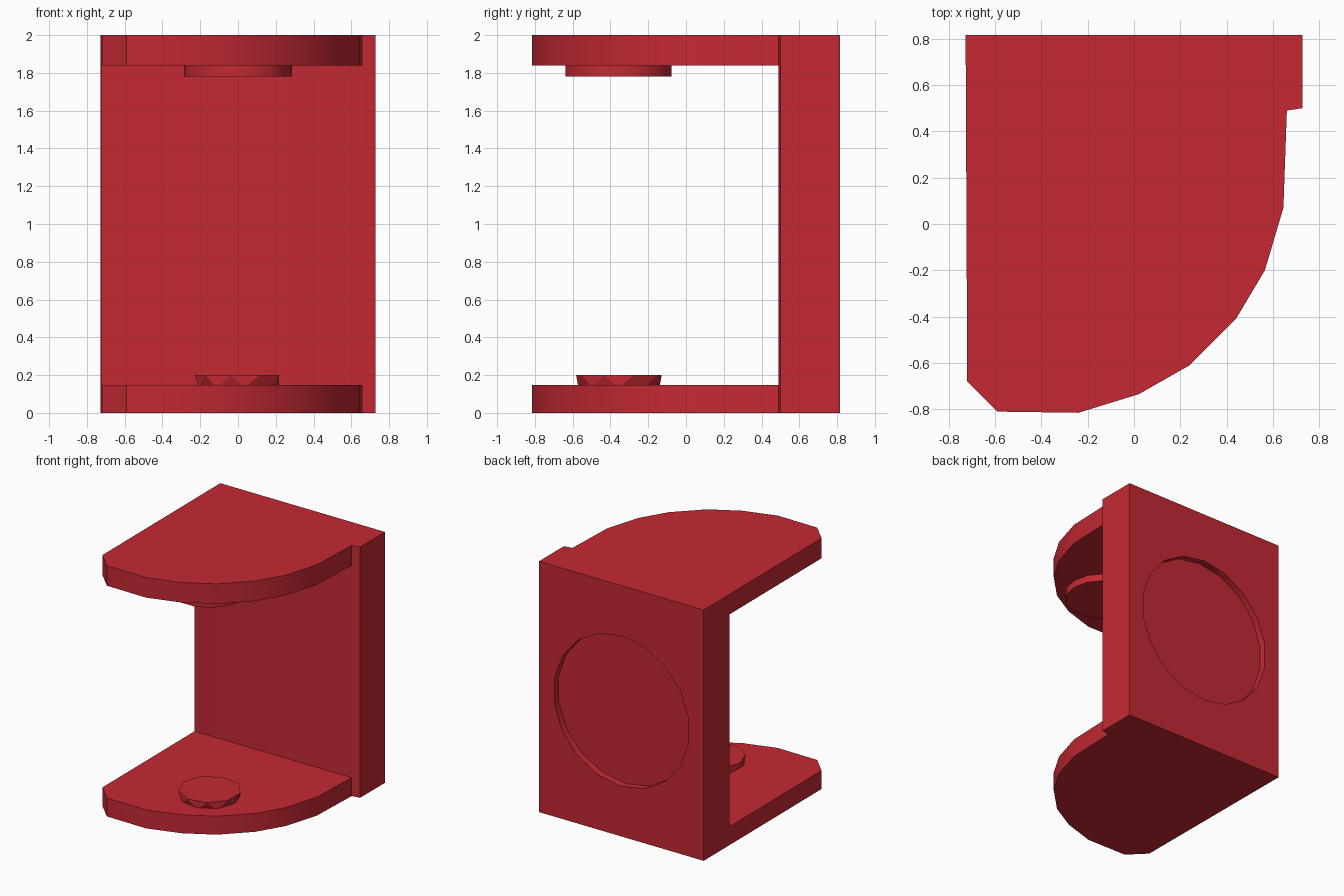
import bpy, bmesh
from math import sin, cos, tau
from mathutils import Vector

if "Cube" in bpy.data.objects:
    bpy.data.objects.remove(bpy.data.objects["Cube"])

red = bpy.data.materials.new("red")
red.diffuse_color = (0.56, 0.022, 0.034, 1)
red.use_nodes = True
red.node_tree.nodes["Principled BSDF"].inputs["Base Color"].default_value = red.diffuse_color


def hull_part(name, points):
    """Convex solid wrapped around a set of points."""
    bm = bmesh.new()
    for p in points:
        bm.verts.new(p)
    bmesh.ops.convex_hull(bm, input=bm.verts[:])
    bmesh.ops.dissolve_limit(bm, angle_limit=0.005, verts=bm.verts[:], edges=bm.edges[:])
    return finish(name, bm)


def prism(name, outline, z0, z1):
    """Outline extruded along z."""
    bm = bmesh.new()
    face = bm.faces.new([bm.verts.new((x, y, z0)) for x, y in outline])
    ext = bmesh.ops.extrude_face_region(bm, geom=[face])
    bmesh.ops.translate(bm, vec=Vector((0, 0, z1 - z0)),
                        verts=[v for v in ext["geom"] if isinstance(v, bmesh.types.BMVert)])
    return finish(name, bm)


def finish(name, bm):
    bmesh.ops.recalc_face_normals(bm, faces=bm.faces[:])
    me = bpy.data.meshes.new(name)
    bm.to_mesh(me)
    bm.free()
    ob = bpy.data.objects.new(name, me)
    me.materials.append(red)
    bpy.context.collection.objects.link(ob)
    return ob


def ring(n, r, cx=0, cy=0, turn=0.0):
    return [(cx + r * cos(tau * (i + turn) / n), cy + r * sin(tau * (i + turn) / n)) for i in range(n)]


def combine(target, tool, operation):
    mod = target.modifiers.new(operation.lower(), 'BOOLEAN')
    mod.object, mod.operation, mod.solver = tool, operation, 'EXACT'
    bpy.context.view_layer.objects.active = target
    bpy.ops.object.modifier_apply(modifier=mod.name)
    bpy.data.objects.remove(tool)


# Bracket body: plan outline of back plate plus rounded shelves
plan = [(-0.727, 0.815), (-0.72, -0.68), (-0.59, -0.81), (-0.24, -0.815), (0.02, -0.735),
        (0.24, -0.61), (0.44, -0.41), (0.565, -0.20), (0.645, 0.07), (0.66, 0.49),
        (0.727, 0.50), (0.727, 0.815)]
bracket = prism("bracket", plan, 0, 2)

# Opening between the shelves
gap = prism("gap_cutter", [(-1, -1), (1, -1), (1, 0.49), (-1, 0.49)], 0.147, 1.84)
combine(bracket, gap, 'DIFFERENCE')

# Shallow round recess in the back
disc = ring(18, 0.6, 0, 1.0, 0.5)
recess = hull_part("recess_cutter", [(x, y, z) for y in (0.76, 0.9) for x, z in disc])
combine(bracket, recess, 'DIFFERENCE')

# Pegs on the inner shelf faces; the lower one has zigzag sides
upper_peg = prism("upper_peg", ring(14, 0.287, 0, -0.357), 1.782, 1.87)
combine(bracket, upper_peg, 'UNION')
top = [(x, y, 0.2) for x, y in ring(9, 0.23, 0, -0.355, 0.5)]
base = [(x, y, 0.135) for x, y in ring(9, 0.218, 0, -0.355)]
lower_peg = hull_part("lower_peg", top + base)
combine(bracket, lower_peg, 'UNION')

bpy.ops.object.select_all(action='DESELECT')
bracket.select_set(True)
bpy.context.view_layer.objects.active = bracket
bpy.ops.object.shade_smooth_by_angle(angle=0.5)
